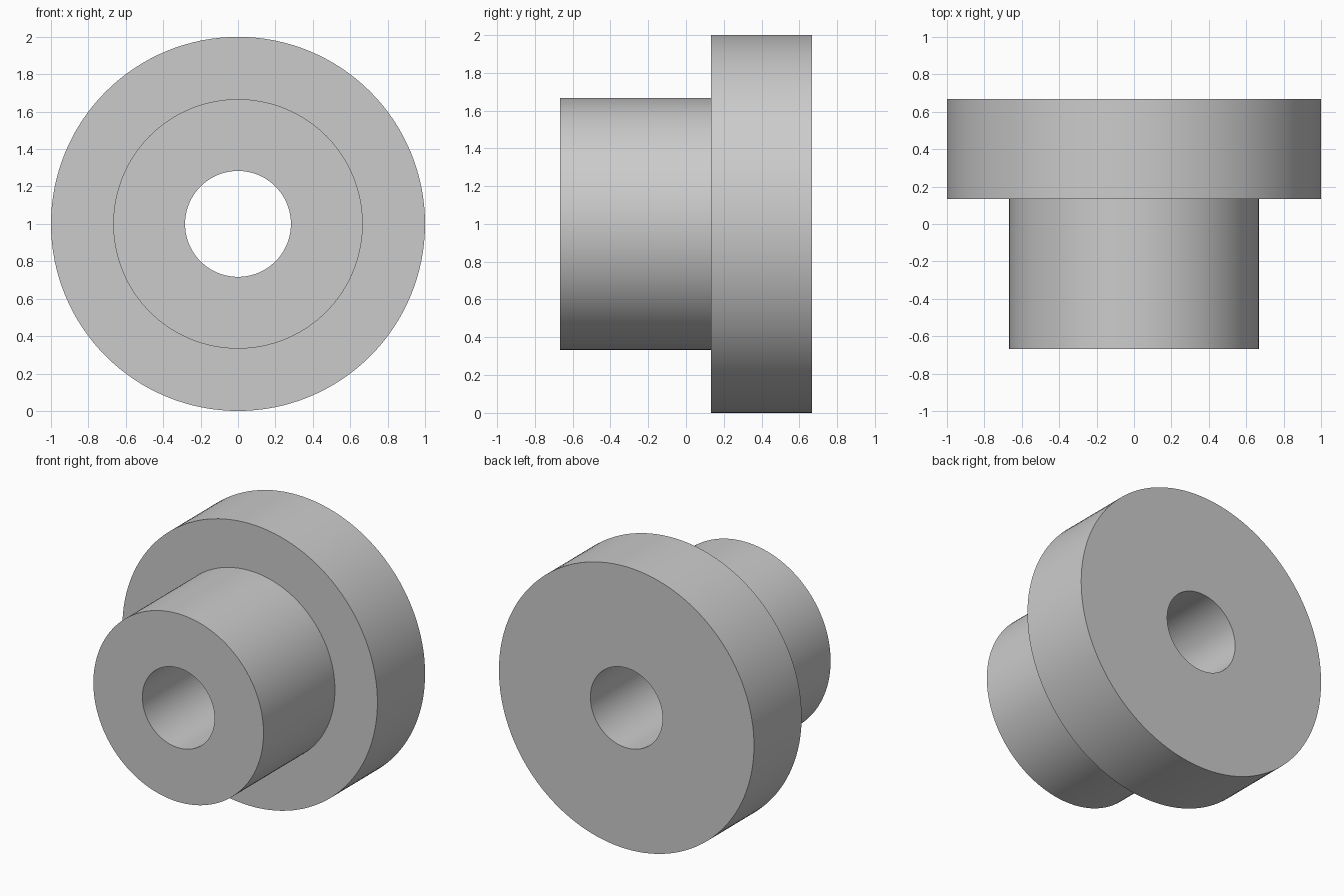
import bpy, bmesh, math

if "Cube" in bpy.data.objects:
    bpy.data.objects.remove(bpy.data.objects["Cube"])

SEGMENTS = 128
BORE, HUB, FLANGE = 0.283, 0.667, 1.0
FRONT, STEP, BACK = -0.667, 0.133, 0.667

# Closed half-section of the flanged bushing: (radius, y)
profile = [(BORE, FRONT), (HUB, FRONT), (HUB, STEP),
           (FLANGE, STEP), (FLANGE, BACK), (BORE, BACK)]

# Revolve the section about the y axis, centred at z = 1
bm = bmesh.new()
rings = []
for i in range(SEGMENTS):
    a = 2 * math.pi * i / SEGMENTS
    rings.append([bm.verts.new((r * math.cos(a), y, 1 + r * math.sin(a)))
                  for r, y in profile])
n = len(profile)
for i in range(SEGMENTS):
    here, there = rings[i], rings[(i + 1) % SEGMENTS]
    for j in range(n):
        k = (j + 1) % n
        bm.faces.new((here[j], here[k], there[k], there[j]))
bmesh.ops.recalc_face_normals(bm, faces=bm.faces)

mesh = bpy.data.meshes.new("flanged_bushing")
bm.to_mesh(mesh)
bm.free()
bushing = bpy.data.objects.new("flanged_bushing", mesh)
bpy.context.collection.objects.link(bushing)

# Smooth walls, sharp rims
bpy.context.view_layer.objects.active = bushing
bushing.select_set(True)
bpy.ops.object.shade_smooth_by_angle(angle=math.radians(30))
